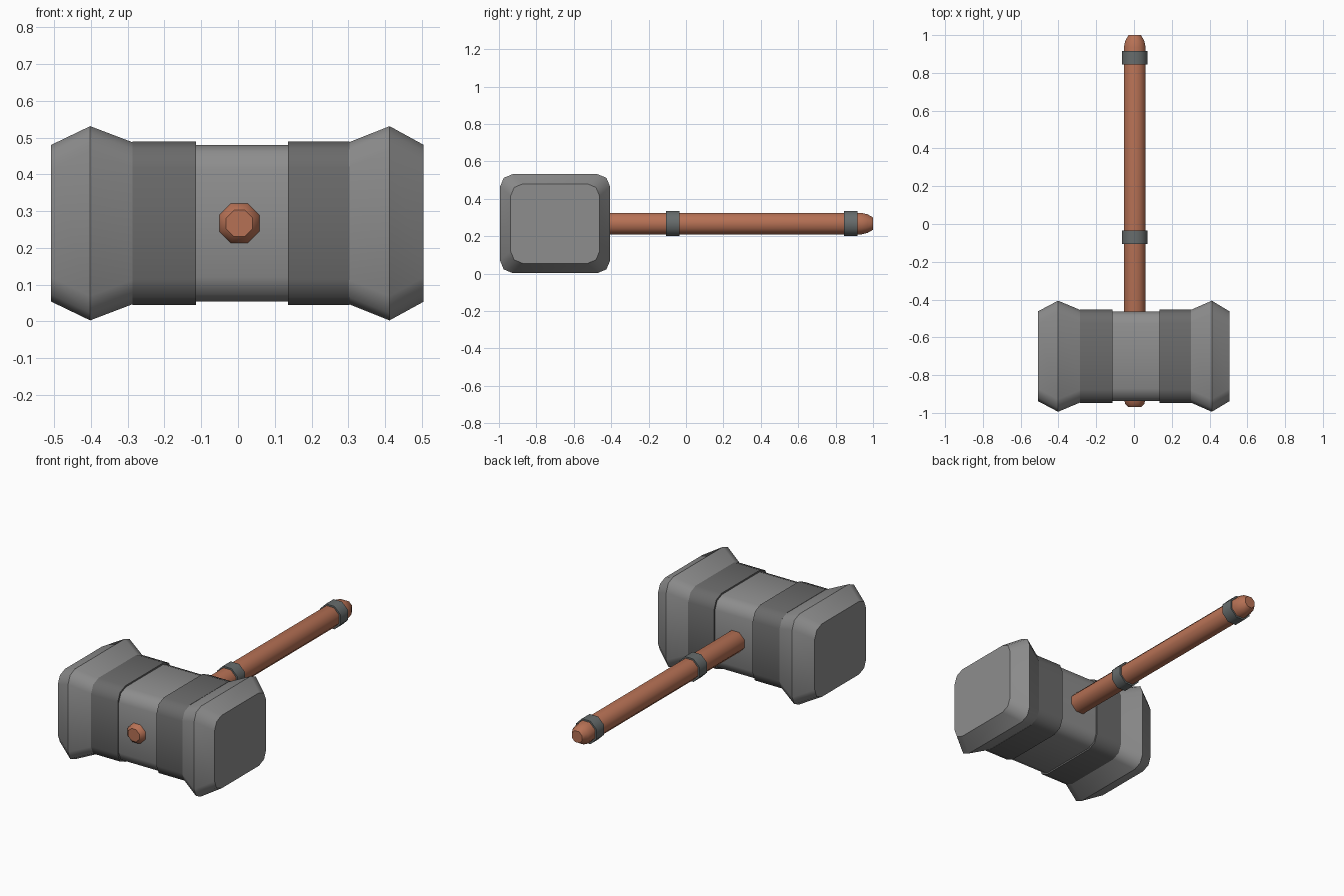
import bpy, bmesh, math

if "Cube" in bpy.data.objects:
    bpy.data.objects.remove(bpy.data.objects["Cube"])


def material(name, rgb):
    m = bpy.data.materials.new(name)
    m.diffuse_color = (*rgb, 1)
    m.use_nodes = True
    m.node_tree.nodes["Principled BSDF"].inputs["Base Color"].default_value = m.diffuse_color
    return m


stone = material("light grey stone", (0.27, 0.27, 0.27))
iron = material("dark grey band", (0.145, 0.145, 0.145))
wrap_grey = material("grip ring grey", (0.135, 0.15, 0.15))
wood = material("reddish brown wood", (0.47, 0.165, 0.09))

CY, CZ = -0.70, 0.267      # centre of the hammer head
HX = 0.004                 # handle axis


def head_ring(x, hy, hz, c=0.066):
    """Rectangle in the yz plane with two-segment rounded corners."""
    pts = []
    for sy, sz, a0 in ((1, 1, 0), (-1, 1, 90), (-1, -1, 180), (1, -1, 270)):
        for a in (0, 45, 90):
            t = math.radians(a0 + a)
            pts.append((x, CY + sy * (hy - c) + c * math.cos(t),
                        CZ + sz * (hz - c) + c * math.sin(t)))
    return pts


def octagon(y, apothem):
    """Octagon in the xz plane with its flats up, down and sideways."""
    r = apothem / math.cos(math.pi / 8)
    angles = [math.pi / 8 + i * math.pi / 4 for i in range(8)]
    return [(HX + r * math.cos(a), y, CZ + r * math.sin(a)) for a in angles]


def loft(name, rings, mat, sharp_rings=True):
    """Skin a list of equal rings and cap both ends."""
    bm = bmesh.new()
    loops = [[bm.verts.new(p) for p in ring] for ring in rings]
    n = len(loops[0])
    for a, b in zip(loops, loops[1:]):
        for i in range(n):
            j = (i + 1) % n
            bm.faces.new((a[i], a[j], b[j], b[i])).smooth = True
    bm.faces.new(loops[0])
    bm.faces.new(loops[-1])
    for k, loop in enumerate(loops):
        if sharp_rings or k in (0, len(loops) - 1):
            for i in range(n):
                bm.edges.get((loop[i], loop[(i + 1) % n])).smooth = False
    bmesh.ops.recalc_face_normals(bm, faces=bm.faces)
    me = bpy.data.meshes.new(name)
    bm.to_mesh(me)
    bm.free()
    me.materials.append(mat)
    ob = bpy.data.objects.new(name, me)
    bpy.context.collection.objects.link(ob)
    return ob


# Hammer head: flared striking ends and a narrower waist
profile = [(-0.508, 0.238, 0.213), (-0.402, 0.294, 0.264), (-0.268, 0.238, 0.213),
           (0.284, 0.238, 0.213), (0.412, 0.294, 0.264), (0.505, 0.238, 0.213)]
loft("hammer_head", [head_ring(*p) for p in profile], stone)

# Raised bands on the head
for name, x0, x1 in (("left_band", -0.287, -0.114), ("right_band", 0.136, 0.303)):
    loft(name, [head_ring(x, 0.247, 0.222, 0.07) for x in (x0, x1)], iron)

# Handle through the head, with rounded tips
loft("handle", [octagon(*p) for p in (
    (-0.968, 0.036), (-0.953, 0.05), (-0.925, 0.058),
    (0.935, 0.058), (0.97, 0.05), (1.0, 0.033))], wood, sharp_rings=False)

# Grip rings on the handle
for name, y0, y1 in (("lower_grip_ring", -0.106, -0.035), ("upper_grip_ring", 0.845, 0.916)):
    loft(name, [octagon(y, 0.067) for y in (y0, y1)], wrap_grey)
